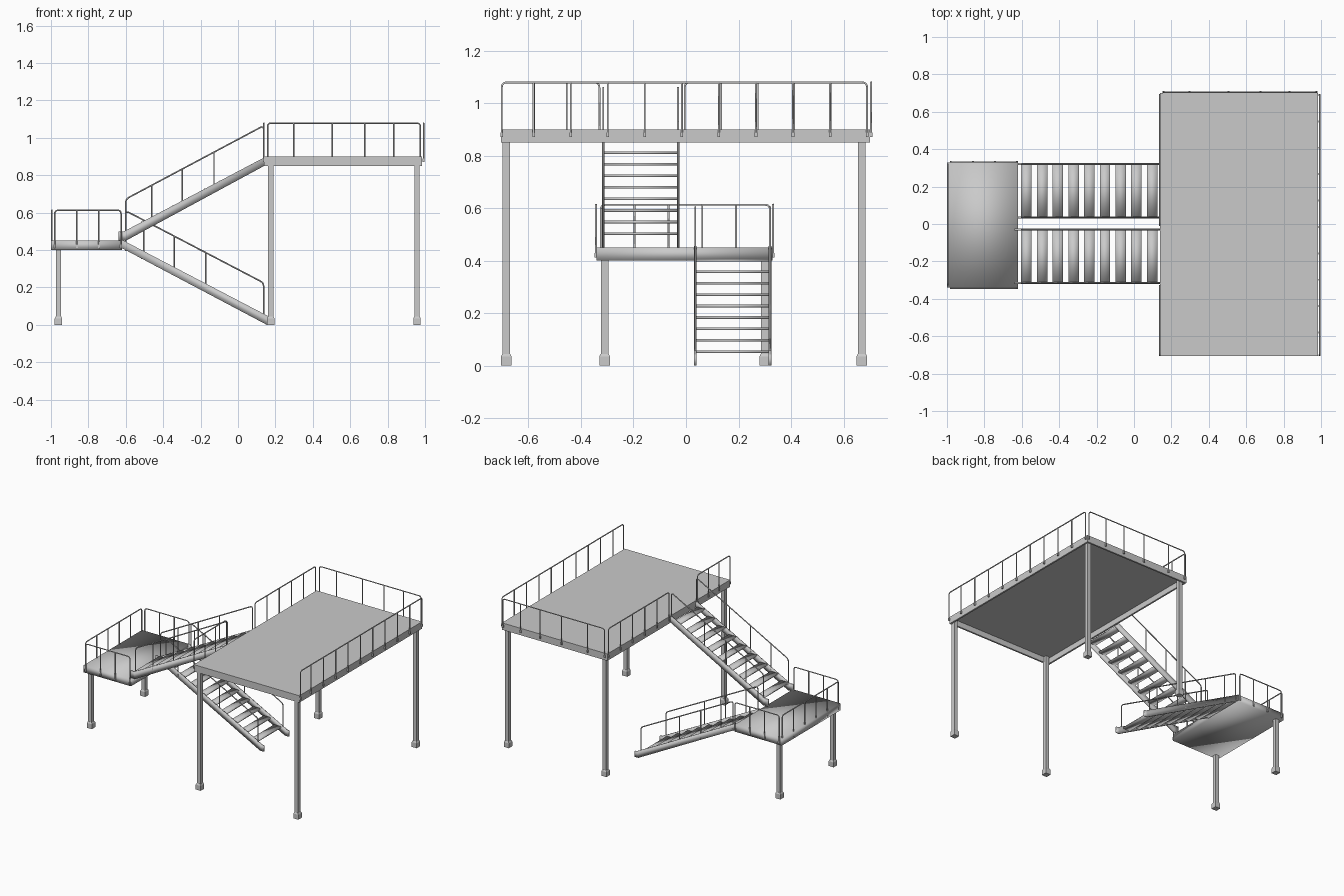
import bpy
import bmesh
from mathutils import Vector

cube = bpy.data.objects.get("Cube")
if cube:
    bpy.data.objects.remove(cube, do_unlink=True)

GREY = 0.59
STEEL = bpy.data.materials.new("steel grey")
STEEL.use_nodes = True
STEEL.diffuse_color = (GREY, GREY, GREY, 1)
STEEL.node_tree.nodes["Principled BSDF"].inputs["Base Color"].default_value = (GREY, GREY, GREY, 1)


def add_mesh(name, bm, smooth=False):
    bmesh.ops.recalc_face_normals(bm, faces=bm.faces)
    mesh = bpy.data.meshes.new(name)
    bm.to_mesh(mesh)
    bm.free()
    for p in mesh.polygons:
        p.use_smooth = smooth
    mesh.materials.append(STEEL)
    obj = bpy.data.objects.new(name, mesh)
    bpy.context.collection.objects.link(obj)


def add_box(bm, low, high, top_scale=1.0):
    low, high = Vector(low), Vector(high)
    mid, size = (low + high) / 2, high - low
    verts = bmesh.ops.create_cube(bm, size=1)["verts"]
    for v in verts:
        taper = top_scale if v.co.z > 0 else 1.0
        v.co = mid + Vector((v.co.x * size.x * taper, v.co.y * size.y * taper, v.co.z * size.z))


def column(name, x, y, top):
    """Square column standing on a wider foot with a tapered cap."""
    bm = bmesh.new()
    w, f = 0.014, 0.02
    add_box(bm, (x - w, y - w, 0.04), (x + w, y + w, top))
    add_box(bm, (x - f, y - f, 0), (x + f, y + f, 0.035))
    add_box(bm, (x - f, y - f, 0.035), (x + f, y + f, 0.045), 0.75)
    add_mesh(name, bm)


def rounded(points, radius=0.02, steps=4):
    """Round the inner corners of a path."""
    out = [points[0]]
    for a, b, c in zip(points, points[1:], points[2:]):
        p = b + (a - b).normalized() * radius
        q = b + (c - b).normalized() * radius
        for i in range(steps + 1):
            t = i / steps
            out.append(p * (1 - t) ** 2 + b * 2 * t * (1 - t) + q * t * t)
    return out + [points[-1]]


def railing(name, start, end, height, posts):
    """Bent tube from foot to foot, with posts at the given fractions."""
    a, b, up = Vector(start), Vector(end), Vector((0, 0, height))
    curve = bpy.data.curves.new(name, "CURVE")
    curve.dimensions = "3D"
    curve.bevel_depth = 0.004
    curve.bevel_resolution = 1
    curve.use_fill_caps = True
    paths = [rounded([a, a + up, b + up, b])]
    paths += [[a.lerp(b, t), a.lerp(b, t) + up] for t in posts]
    for path in paths:
        spline = curve.splines.new("POLY")
        spline.points.add(len(path) - 1)
        for point, co in zip(spline.points, path):
            point.co = (*co, 1)
    curve.materials.append(STEEL)
    bpy.context.collection.objects.link(bpy.data.objects.new(name, curve))
    # Small fixing brackets at the feet
    bm = bmesh.new()
    r = Vector((0.005, 0.005, 0.009))
    for t in [0, 1, *posts]:
        p = a.lerp(b, t)
        add_box(bm, p - r, p + r)
    add_mesh(name + "_brackets", bm)


def even(n):
    return [i / n for i in range(1, n)]


# Upper platform: a thin deck plate on an open frame
X0, X1, Y0, Y1, RIM = 0.14, 0.985, -0.705, 0.70, 0.012
deck = bmesh.new()
add_box(deck, (X0, Y0, 0.89), (X1, Y1, 0.90))
add_mesh("platform_deck", deck)
frame = bmesh.new()
for x in (X0, X1 - RIM):
    add_box(frame, (x, Y0, 0.85), (x + RIM, Y1, 0.89))
for y in (Y0, Y1 - RIM):
    add_box(frame, (X0 + RIM, y, 0.85), (X1 - RIM, y + RIM, 0.89))
add_mesh("platform_frame", frame)
for x in (0.175, 0.957):
    for y in (-0.685, 0.67):
        column("platform_column", x, y, 0.89)

# Landing and its columns
landing = bmesh.new()
add_box(landing, (-1.0, -0.34, 0.40), (-0.62, 0.33, 0.45))
add_mesh("landing_deck", landing, smooth=True)
for y in (-0.31, 0.30):
    column("landing_column", -0.96, y, 0.41)

# Platform railings
railing("platform_rail_outer", (0.992, -0.702, 0.88), (0.992, 0.69, 0.88), 0.199,
        [1 - 0.1014 * k for k in range(1, 10)])
railing("platform_rail_back", (0.158, 0.705, 0.88), (0.975, 0.705, 0.88), 0.199,
        [0.17, 0.425, 0.635, 0.825])
railing("platform_rail_inner_long", (0.139, -0.005, 0.88), (0.139, 0.69, 0.88), 0.199, even(5))
railing("platform_rail_inner_short", (0.139, -0.702, 0.88), (0.139, -0.33, 0.88), 0.199, even(3))

# Landing railings
railing("landing_rail_end", (-0.995, -0.325, 0.42), (-0.995, 0.32, 0.42), 0.193, even(5))
for name, y in (("front", -0.343), ("back", 0.332)):
    railing("landing_rail_" + name, (-0.98, y, 0.42), (-0.625, y, 0.42), 0.193, even(3))


def stair(name, sides, profile, first_z, rise, rail_start, rail_end, posts):
    """Two side beams with flat treads between them and a railing on each."""
    for side, y in zip(("right", "left"), sides):
        bm = bmesh.new()
        face = bm.faces.new([bm.verts.new((x, y - 0.005, z)) for x, z in profile])
        moved = bmesh.ops.extrude_face_region(bm, geom=[face])["geom"]
        for v in moved:
            if isinstance(v, bmesh.types.BMVert):
                v.co.y += 0.01
        add_mesh(f"{name}_{side}_beam", bm, smooth=True)
        (xa, za), (xb, zb) = rail_start, rail_end
        railing(f"{name}_{side}_rail", (xa, y, za), (xb, y, zb), 0.19, posts)
    bm = bmesh.new()
    for i in range(9):
        x, z = -0.575 + 0.084 * i, first_z + rise * i
        add_box(bm, (x - 0.028, sides[0], z - 0.005), (x + 0.028, sides[1], z + 0.005))
    add_mesh(name + "_treads", bm, smooth=True)


# Upper flight, landing to platform
stair("upper_stair", (-0.315, -0.03),
      [(-0.64, 0.45), (-0.60, 0.45), (0.14, 0.85), (0.14, 0.895), (-0.61, 0.50), (-0.64, 0.50)],
      0.503, 0.044, (-0.60, 0.483), (0.137, 0.875), [0.19, 0.41, 0.64])

# Lower flight, ground to landing
stair("lower_stair", (0.035, 0.32),
      [(-0.62, 0.41), (0.155, 0), (0.185, 0), (0.185, 0.04), (0.165, 0.045), (-0.62, 0.455)],
      0.401, -0.0435, (-0.60, 0.42), (0.137, 0.035), [0.13, 0.35, 0.58])
